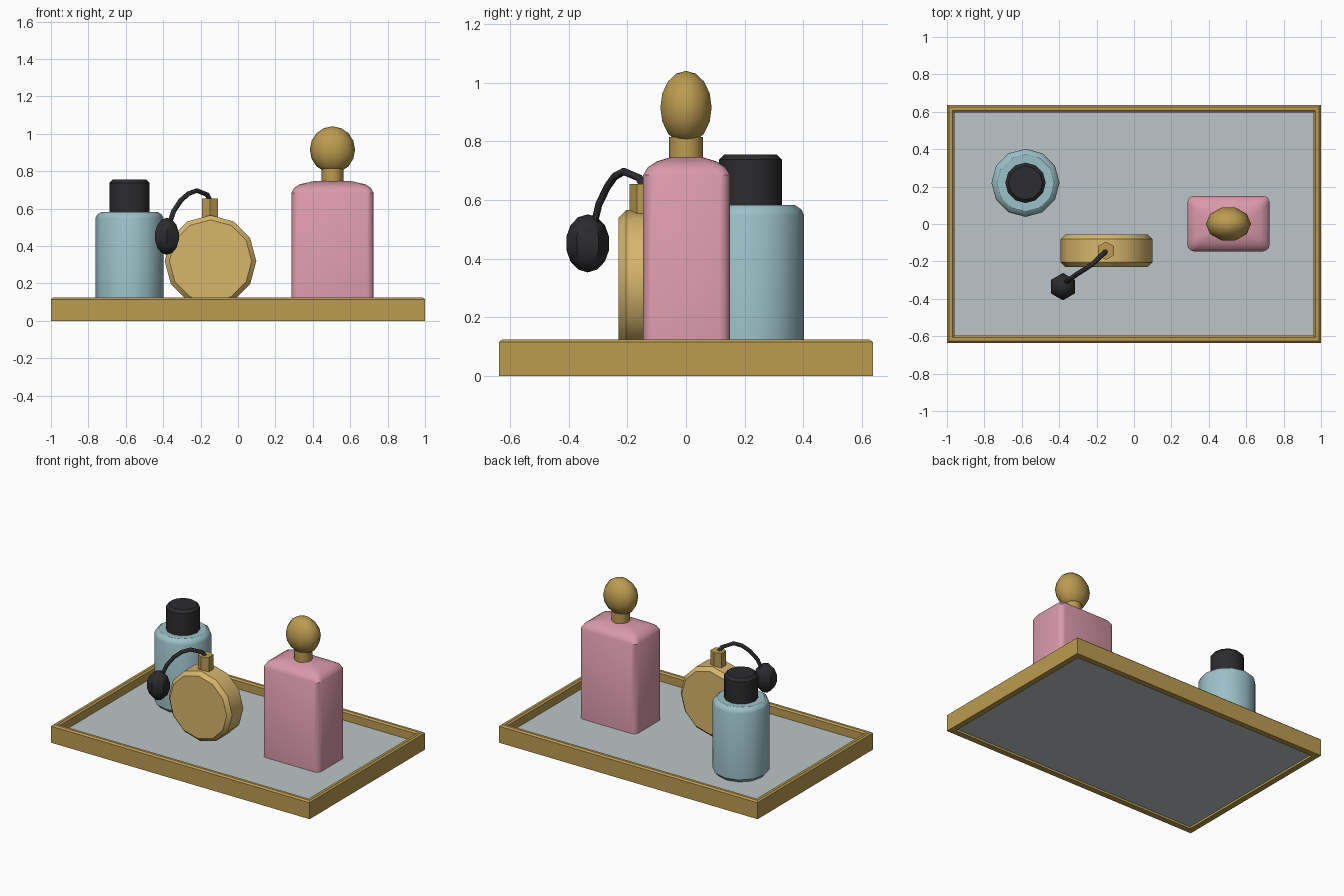
import bpy, math
from math import sin, cos, pi, radians

if "Cube" in bpy.data.objects:
    bpy.data.objects.remove(bpy.data.objects["Cube"])


def material(name, rgb):
    m = bpy.data.materials.new(name)
    m.diffuse_color = (*rgb, 1)
    m.use_nodes = True
    m.node_tree.nodes["Principled BSDF"].inputs["Base Color"].default_value = m.diffuse_color
    return m


GOLD = material("gold", (0.50, 0.33, 0.08))
AMBER = material("amber_glass", (0.68, 0.47, 0.15))
PINK = material("pink_glass", (0.70, 0.32, 0.40))
BLUE = material("blue_glass", (0.33, 0.53, 0.58))
BLACK = material("black", (0.025, 0.025, 0.028))
MIRROR = material("mirror", (0.50, 0.56, 0.58))


def make(name, verts, faces, mat, smooth=35):
    me = bpy.data.meshes.new(name)
    me.from_pydata(verts, [], faces)
    ob = bpy.data.objects.new(name, me)
    bpy.context.collection.objects.link(ob)
    me.materials.append(mat)
    if smooth:
        bpy.ops.object.select_all(action='DESELECT')
        ob.select_set(True)
        bpy.context.view_layer.objects.active = ob
        bpy.ops.object.shade_smooth_by_angle(angle=radians(smooth))
    return ob


def loft(name, rings, mat, caps=True, smooth=35):
    """Skin a stack of equal-sized rings, bottom to top."""
    n = len(rings[0])
    verts = [v for r in rings for v in r]
    faces = [(k * n + i, k * n + (i + 1) % n, (k + 1) * n + (i + 1) % n, (k + 1) * n + i)
             for k in range(len(rings) - 1) for i in range(n)]
    if caps:
        faces += [tuple(range(n))[::-1], tuple(range(len(verts) - n, len(verts)))]
    else:
        last = len(rings) - 1
        faces += [(last * n + i, last * n + (i + 1) % n, (i + 1) % n, i) for i in range(n)]
    return make(name, verts, faces, mat, smooth)


def lathe(name, profile, sides, loc, mat, smooth=35):
    """Turn (radius, z) points about a vertical axis; first vertex on +y."""
    x, y, z = loc
    rings = [[(x + r * cos(pi / 2 + 2 * pi * i / sides), y + r * sin(pi / 2 + 2 * pi * i / sides), z + h)
              for i in range(sides)] for r, h in profile]
    return loft(name, rings, mat, smooth=smooth)


def ball(name, loc, size, segs, rings, mat, phase=0):
    """Low-poly ellipsoid with single pole vertices."""
    x, y, z = loc
    a, b, c = size
    verts = [(x, y, z - c)]
    for k in range(1, rings):
        t = -pi / 2 + pi * k / rings
        for i in range(segs):
            p = phase + 2 * pi * i / segs
            verts.append((x + a * cos(t) * cos(p), y + b * cos(t) * sin(p), z + c * sin(t)))
    verts.append((x, y, z + c))
    top, base = len(verts) - 1, len(verts) - 1 - segs
    faces = []
    for i in range(segs):
        j = (i + 1) % segs
        faces += [(0, 1 + j, 1 + i), (base + i, base + j, top)]
        faces += [(1 + k * segs + i, 1 + k * segs + j, 1 + (k + 1) * segs + j, 1 + (k + 1) * segs + i)
                  for k in range(rings - 2)]
    return make(name, verts, faces, mat, 50)


def rect(hx, hy, z, r=0, steps=0, cx=0, cy=0):
    """Rectangle ring, optionally with rounded corners."""
    pts = []
    for q, (sx, sy) in enumerate([(1, 1), (-1, 1), (-1, -1), (1, -1)]):
        for s in range(steps + 1):
            a = pi / 2 * (q + (s / steps if steps else 0))
            ox, oy = (r * cos(a), r * sin(a)) if steps else (0, 0)
            pts.append((cx + sx * (hx - r) + ox, cy + sy * (hy - r) + oy, z))
    return pts


# Tray: chamfered frame and mirror panel
frame = [(0, 0), (0, 0.115), (0.011, 0.125), (0.029, 0.125), (0.04, 0.115), (0.04, 0)]
loft("tray_frame", [rect(1 - d, 0.637 - d, z) for d, z in frame], GOLD, caps=False, smooth=0)
loft("tray_mirror", [rect(0.965, 0.602, z) for z in (0.015, 0.06)], MIRROR, smooth=0)

# Pink rectangular bottle with stopper
pink = [(0.22, 0.148, 0.06, 0.035), (0.22, 0.148, 0.685, 0.035), (0.205, 0.133, 0.711, 0.035),
        (0.173, 0.103, 0.731, 0.035), (0.1, 0.05, 0.747, 0.03)]
loft("square_bottle", [rect(a, b, z, r, 3, 0.505, 0.002) for a, b, z, r in pink], PINK)
lathe("square_bottle_neck", [(0.058, 0.735), (0.058, 0.815)], 12, (0.505, 0, 0), GOLD)
ball("square_bottle_stopper", (0.505, 0, 0.915), (0.121, 0.092, 0.125), 10, 8, GOLD)

# Blue round bottle with cap
blue = [(0.155, 0.06), (0.182, 0.087), (0.182, 0.548), (0.174, 0.567), (0.152, 0.582)]
lathe("tall_bottle", blue, 12, (-0.58, 0.22, 0), BLUE)
cap = [(0.108, 0.575), (0.108, 0.737), (0.09, 0.755)]
lathe("tall_bottle_cap", cap, 12, (-0.58, 0.22, 0), BLACK)

# Flat disc atomizer bottle, turned about the y axis
disc = [(0.22, -0.087), (0.245, -0.062), (0.245, 0.062), (0.22, 0.087)]
body = lathe("disc_bottle", disc, 12, (0, 0, 0), AMBER)
body.rotation_euler = (pi / 2, 0, 0)
body.location = (-0.147, -0.143, 0.32)
lathe("disc_bottle_neck", [(0.049, 0.54), (0.049, 0.655)], 6, (-0.15, -0.143, 0), GOLD, smooth=0)

# Squeeze bulb and its hose
ball("squeeze_bulb", (-0.38, -0.335, 0.452), (0.075, 0.075, 0.099), 6, 7, BLACK, pi / 2)
path = [(-0.147, -0.143, 0.64), (-0.165, -0.16, 0.675), (-0.22, -0.212, 0.697), (-0.265, -0.243, 0.68),
        (-0.305, -0.268, 0.645), (-0.345, -0.297, 0.585), (-0.37, -0.315, 0.51)]
crv = bpy.data.curves.new("bulb_hose", 'CURVE')
crv.dimensions = '3D'
crv.bevel_depth = 0.013
crv.bevel_resolution = 1
crv.use_fill_caps = True
sp = crv.splines.new('POLY')
sp.points.add(len(path) - 1)
for p, co in zip(sp.points, path):
    p.co = (*co, 1)
crv.materials.append(BLACK)
hose = bpy.data.objects.new("bulb_hose", crv)
bpy.context.collection.objects.link(hose)
